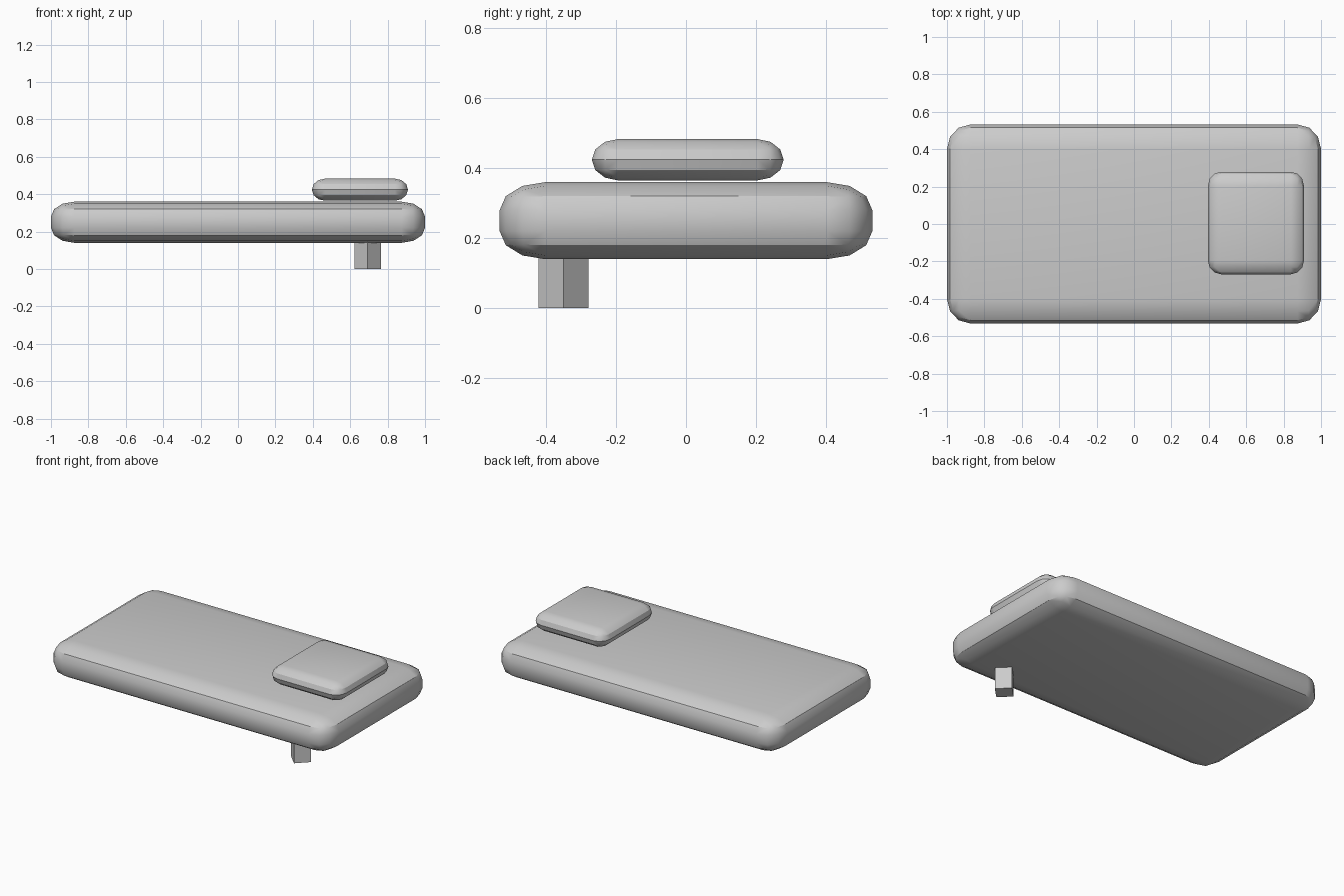
import bpy
import bmesh
import math
from mathutils import Vector

default_cube = bpy.data.objects.get("Cube")
if default_cube:
    bpy.data.objects.remove(default_cube, do_unlink=True)

grey = bpy.data.materials.new("plain grey")
grey.use_nodes = True
colour = (0.6, 0.6, 0.6, 1)
grey.diffuse_color = colour
grey.node_tree.nodes["Principled BSDF"].inputs["Base Color"].default_value = colour


def add_object(name, bm, centre):
    mesh = bpy.data.meshes.new(name)
    bmesh.ops.recalc_face_normals(bm, faces=bm.faces)
    bm.to_mesh(mesh)
    bm.free()
    mesh.materials.append(grey)
    obj = bpy.data.objects.new(name, mesh)
    obj.location = centre
    bpy.context.collection.objects.link(obj)
    return obj


def rounded_slab(name, centre, half, rounding):
    """Box with three-step rounded edges; the rounding differs per axis."""
    half, rounding = Vector(half), Vector(rounding)
    bm = bmesh.new()
    bmesh.ops.create_cube(bm, size=2)
    bmesh.ops.scale(bm, verts=bm.verts, vec=[h / r for h, r in zip(half, rounding)])
    bmesh.ops.bevel(bm, geom=bm.edges[:], offset=1, segments=3, profile=0.5,
                    affect='EDGES', clamp_overlap=True)
    bmesh.ops.remove_doubles(bm, verts=bm.verts, dist=0.001)
    bmesh.ops.scale(bm, verts=bm.verts, vec=rounding)
    obj = add_object(name, bm, centre)
    bpy.ops.object.select_all(action='DESELECT')
    obj.select_set(True)
    bpy.context.view_layer.objects.active = obj
    bpy.ops.object.shade_smooth_by_angle(angle=math.radians(30))
    return obj


# Mattress and the pillow resting just above it
rounded_slab("mattress", (0, 0, 0.25), (1, 0.532, 0.11), (0.125, 0.13, 0.08))
rounded_slab("pillow", (0.652, 0.005, 0.424), (0.257, 0.274, 0.059), (0.07, 0.075, 0.059))

# Single square leg, turned corner-on to the front
leg = bmesh.new()
leg_height = 0.16
bmesh.ops.create_cone(leg, cap_ends=True, segments=4, radius1=0.071, radius2=0.071,
                      depth=leg_height)
add_object("leg", leg, (0.693, -0.35, leg_height / 2))
